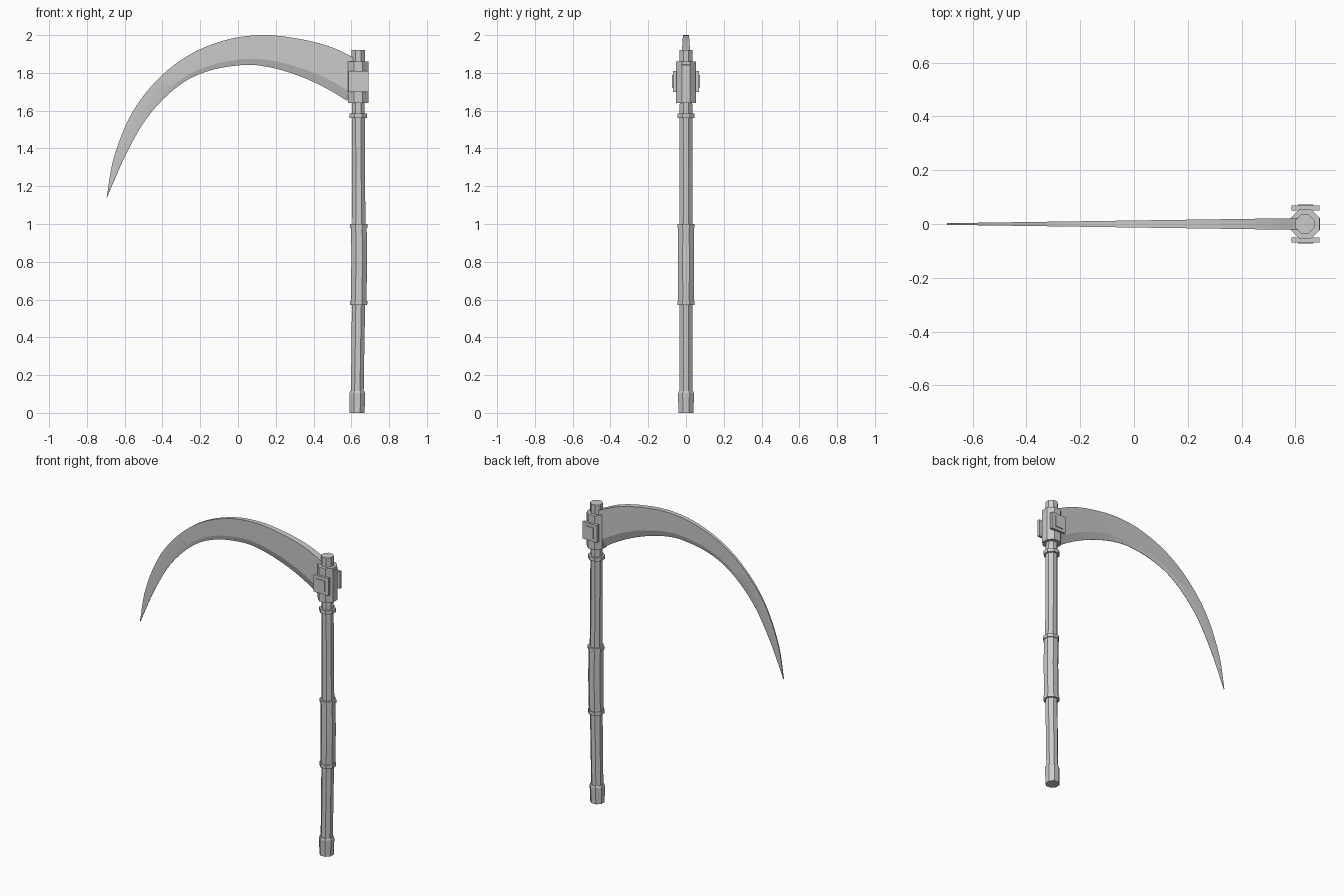
import bpy, bmesh, math
from mathutils import Vector

if "Cube" in bpy.data.objects:
    bpy.data.objects.remove(bpy.data.objects["Cube"])


def finish(name, bm):
    bmesh.ops.recalc_face_normals(bm, faces=bm.faces)
    me = bpy.data.meshes.new(name)
    bm.to_mesh(me)
    bm.free()
    ob = bpy.data.objects.new(name, me)
    bpy.context.collection.objects.link(ob)
    return ob


def loft(name, rings):
    """Skin a list of equal-length closed rings and cap the ends."""
    bm = bmesh.new()
    rows = [[bm.verts.new(p) for p in r] for r in rings]
    n = len(rows[0])
    for a, b in zip(rows, rows[1:]):
        for i in range(n):
            j = (i + 1) % n
            bm.faces.new((a[i], a[j], b[j], b[i]))
    bm.faces.new(rows[0])
    bm.faces.new(rows[-1])
    return finish(name, bm)


# slightly bowed centre line of the handle
BOW = [(0, .630), (.5, .637), (.8, .642), (1.2, .638), (2, .636)]


def axis_x(z):
    for (z0, x0), (z1, x1) in zip(BOW, BOW[1:]):
        if z <= z1:
            return x0 + (x1 - x0) * (z - z0) / (z1 - z0)
    return BOW[-1][1]


def octagon_part(name, profile):
    """profile: (z, half width across the flats)"""
    rings = []
    for z, r in profile:
        r /= math.cos(math.pi / 8)
        angles = [math.pi / 8 + k * math.pi / 4 for k in range(8)]
        rings.append([(axis_x(z) + r * math.cos(a), r * math.sin(a), z) for a in angles])
    return loft(name, rings)


def box(name, x0, x1, y0, y1, z0, z1):
    return loft(name, [[(x0, y0, z), (x1, y0, z), (x1, y1, z), (x0, y1, z)] for z in (z0, z1)])


# handle
octagon_part("shaft", [(.01, .034), (.3, .034), (.57, .035), (.8, .035),
                       (1.0, .035), (1.3, .034), (1.58, .034), (1.70, .032)])
octagon_part("butt_cap", [(0, .040), (.105, .042), (.115, .038)])
octagon_part("grip", [(.57, .041), (.8, .042), (1.0, .041)])
for i, (z0, z1, r) in enumerate([(.57, .592, .046), (.978, 1.0, .046), (1.562, 1.585, .046)]):
    octagon_part(f"ring_{i + 1}", [(z0, r), (z1, r)])

# head socket and its top peg
octagon_part("head_socket", [(1.64, .054), (1.86, .054)])
octagon_part("top_peg", [(1.85, .035), (1.92, .035)])

# side plates with raised inner panels
for side, s in (("front", -1), ("back", 1)):
    box(f"{side}_plate", .585, .690, s * .05, s * .068, 1.70, 1.81)
    box(f"{side}_panel", .610, .665, s * .06, s * .073, 1.72, 1.79)


# blade: spine and cutting edge traced from tip to root
SPINE = [(-.696, 1.14), (-.655, 1.36), (-.56, 1.59), (-.42, 1.77), (-.25, 1.90), (-.05, 1.978),
         (.14, 2.0), (.325, 1.98), (.484, 1.94), (.605, 1.885), (.692, 1.843)]
EDGE = [(-.694, 1.14), (-.585, 1.385), (-.468, 1.58), (-.31, 1.735), (-.15, 1.812), (.034, 1.842),
        (.16, 1.831), (.28, 1.799), (.40, 1.752), (.50, 1.70), (.577, 1.652)]


def smooth_path(pts, steps=6):
    """Catmull-Rom curve through the points."""
    p = [Vector(q) for q in pts]
    p = [2 * p[0] - p[1]] + p + [2 * p[-1] - p[-2]]
    out = []
    for a, b, c, d in zip(p, p[1:], p[2:], p[3:]):
        for k in range(steps):
            t = k / steps
            out.append(.5 * (2 * b + (c - a) * t + (2 * a - 5 * b + 4 * c - d) * t * t
                             + (3 * b - a - 3 * c + d) * t ** 3))
    return out + [p[-2]]


sections = []
for o, e in zip(smooth_path(SPINE), smooth_path(EDGE)):
    w = .003 + .020 * (o.x + .696) / 1.388     # half thickness grows toward the root
    m = o.lerp(e, .78)                         # start of the ground bevel
    sections.append([(o.x, -w, o.y), (o.x, w, o.y), (m.x, w * .85, m.y),
                     (e.x, .001, e.y), (e.x, -.001, e.y), (m.x, -w * .85, m.y)])
blade = loft("blade", sections)
bpy.context.view_layer.objects.active = blade
blade.select_set(True)
bpy.ops.object.shade_smooth_by_angle(angle=math.radians(12))
